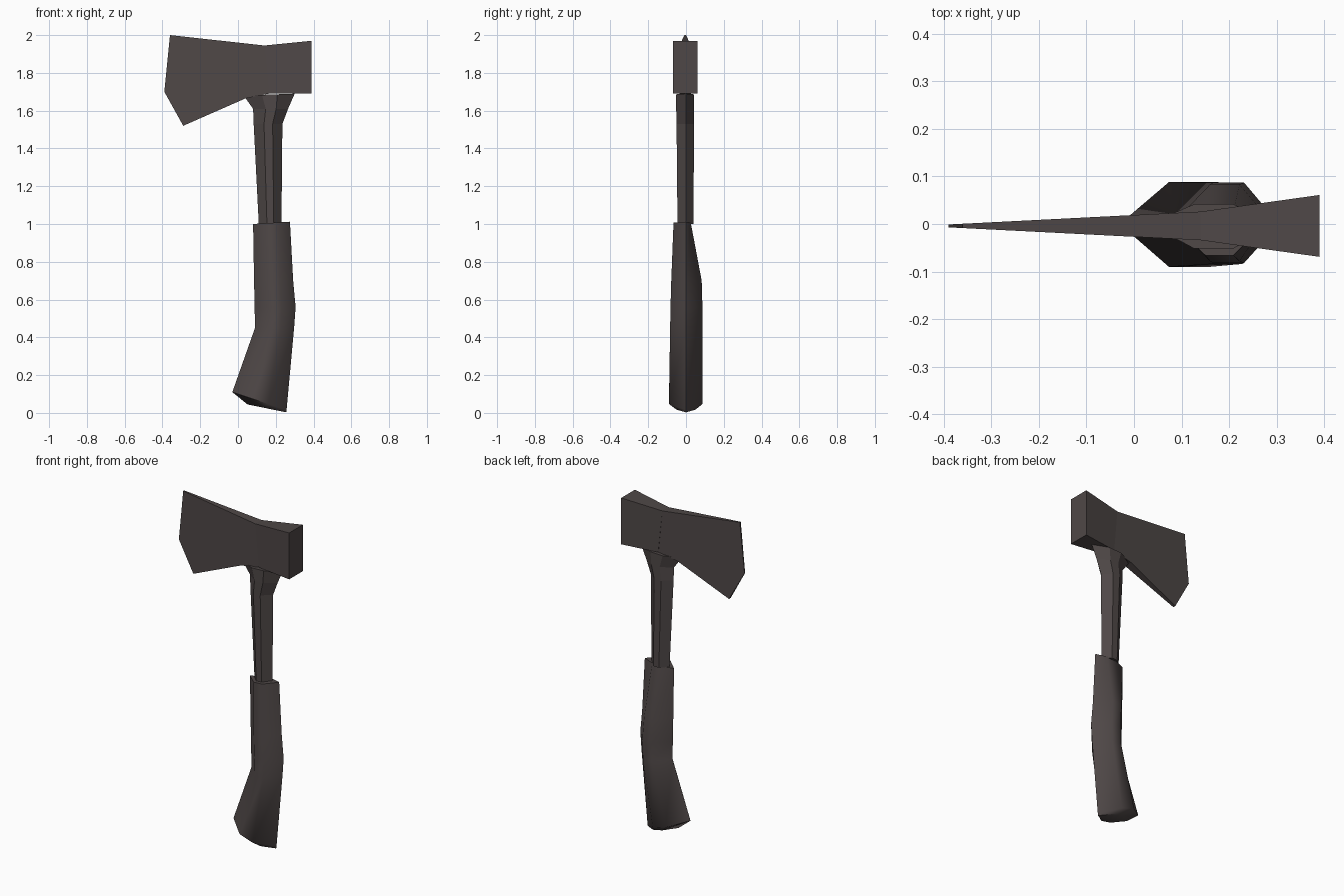
import bpy, bmesh

if "Cube" in bpy.data.objects:
    bpy.data.objects.remove(bpy.data.objects["Cube"])

steel = bpy.data.materials.new("dark warm grey")
steel.diffuse_color = (0.078, 0.064, 0.063, 1)
steel.use_nodes = True
steel.node_tree.nodes["Principled BSDF"].inputs["Base Color"].default_value = steel.diffuse_color


def finish(name, bm, smooth=None):
    bmesh.ops.recalc_face_normals(bm, faces=bm.faces)
    mesh = bpy.data.meshes.new(name)
    bm.to_mesh(mesh)
    bm.free()
    mesh.materials.append(steel)
    obj = bpy.data.objects.new(name, mesh)
    bpy.context.collection.objects.link(obj)
    if smooth:
        bpy.ops.object.select_all(action='DESELECT')
        obj.select_set(True)
        bpy.context.view_layer.objects.active = obj
        bpy.ops.object.shade_smooth_by_angle(angle=smooth)
    return obj


def wedge(name, profile, x0, t0, x1, t1, yc=-0.004):
    """Side profile in x/z whose half thickness runs from t0 at x0 to t1 at x1."""
    bm = bmesh.new()
    sides = []
    for s in (-1, 1):
        vs = [bm.verts.new((x, yc + s * (t0 + (t1 - t0) * (x - x0) / (x1 - x0)), z))
              for x, z in profile]
        bm.faces.new(vs)
        sides.append(vs)
    a, b = sides
    for i in range(len(a)):
        j = (i + 1) % len(a)
        bm.faces.new((a[i], a[j], b[j], b[i]))
    return finish(name, bm)


def loft(name, rings, fa, fb, smooth=None):
    """Six-sided sections: left x, left z, right x, right z, front y, back y.
    The flat front and back run from fraction fa to fb of the width."""
    bm = bmesh.new()
    loops = []
    for xl, zl, xr, zr, yf, yb in rings:
        loop = []
        for f, y in ((0, 0), (fa, yf), (fb, yf), (1, 0), (fb, yb), (fa, yb)):
            loop.append(bm.verts.new((xl + f * (xr - xl), y, zl + f * (zr - zl))))
        loops.append(loop)
    for a, b in zip(loops, loops[1:]):
        for i in range(6):
            j = (i + 1) % 6
            bm.faces.new((a[i], a[j], b[j], b[i]))
    bm.faces.new(loops[0])
    bm.faces.new(loops[-1])
    return finish(name, bm, smooth)


# Axe head: tapered blade and flared hammer poll
wedge("blade", [(-.36, 2.0), (.14, 1.945), (.165, 1.69), (.04, 1.665),
                (-.29, 1.52), (-.39, 1.70)], -.39, .003, .14, .03)
wedge("poll", [(.14, 1.945), (.39, 1.97), (.39, 1.69), (.165, 1.69)],
      .14, .03, .39, .065)

# Neck, flaring below the head
loft("neck", [(.11, 1.0, .23, 1.0, -.045, .04),
              (.083, 1.53, .235, 1.53, -.05, .042),
              (.08, 1.61, .265, 1.61, -.052, .042),
              (.03, 1.68, .30, 1.69, -.052, .042)], .36, .66)

# Curved grip with a slanted butt
loft("grip", [(.05, .045, .255, .003, -.05, .05),
              (-.03, .11, .257, .015, -.09, .088),
              (.09, .45, .297, .45, -.084, .087),
              (.088, .56, .305, .56, -.082, .087),
              (.085, .70, .292, .70, -.078, .083),
              (.08, 1.0, .275, 1.012, -.066, .025)], .36, .66, smooth=1.0)
